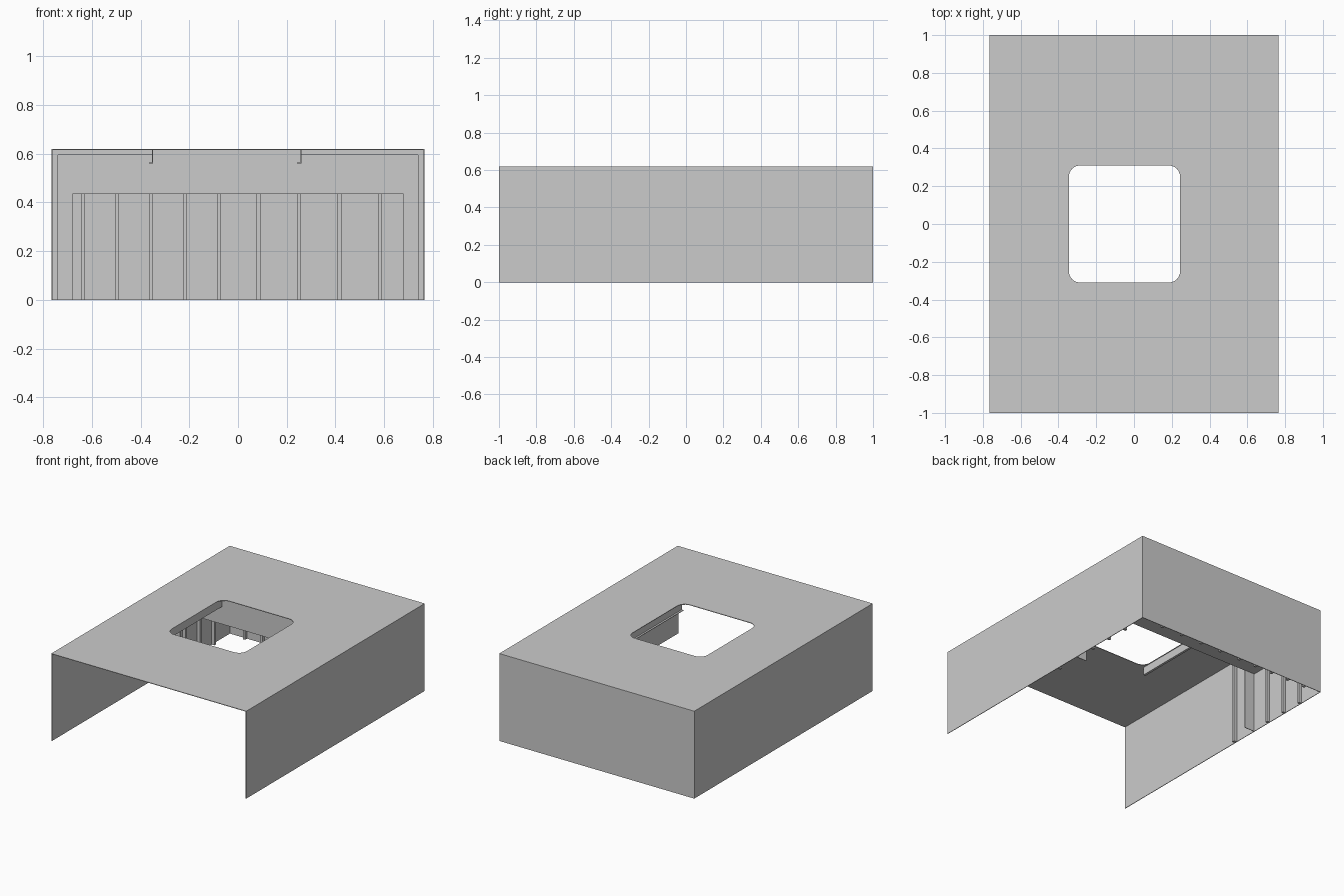
import bpy
import bmesh

old = bpy.data.objects.get("Cube")
if old:
    bpy.data.objects.remove(old, do_unlink=True)

GREY = (0.6, 0.6, 0.6, 1.0)
grey = bpy.data.materials.new("plain_grey")
grey.use_nodes = True
grey.diffuse_color = GREY
grey.node_tree.nodes["Principled BSDF"].inputs["Base Color"].default_value = GREY


def box(name, x, y, z):
    """Axis-aligned box from (low, high) pairs."""
    bm = bmesh.new()
    bmesh.ops.create_cube(bm, size=1)
    for v in bm.verts:
        v.co = [lo + (c + 0.5) * (hi - lo) for c, (lo, hi) in zip(v.co, (x, y, z))]
    mesh = bpy.data.meshes.new(name)
    bm.to_mesh(mesh)
    bm.free()
    obj = bpy.data.objects.new(name, mesh)
    bpy.context.collection.objects.link(obj)
    mesh.materials.append(grey)
    return obj


def side_box(name, side, x, y, z):
    """Box given for the +x side, flipped over when side is -1."""
    return box(name, tuple(sorted((side * x[0], side * x[1]))), y, z)


W, L, H = 0.765, 1.0, 0.62      # half width, half length, height
T = 0.004                       # sheet thickness
SHELF = 0.435                   # rear ceiling height
FRONT = 0.32                    # front of the rear compartment
DEEP = 0.026                    # rib depth
HOLE_X, HOLE_Y = (-0.345, 0.244), (-0.31, 0.31)

# Outer shell: roof with rounded opening, back and side walls
roof = box("roof", (-W, W), (-L, L), (H - T, H))
cutter = box("roof_opening_cutter", HOLE_X, HOLE_Y, (H - 0.1, H + 0.1))
cutter.hide_render = True
bm = bmesh.new()
bm.from_mesh(cutter.data)
upright = [e for e in bm.edges if abs(e.verts[0].co.z - e.verts[1].co.z) > 0.1]
bmesh.ops.bevel(bm, geom=upright, offset=0.06, segments=6, profile=0.5, affect='EDGES')
bm.to_mesh(cutter.data)
bm.free()
cut = roof.modifiers.new("opening", 'BOOLEAN')
cut.operation = 'DIFFERENCE'
cut.solver = 'EXACT'
cut.object = cutter
bpy.context.view_layer.objects.active = roof
bpy.ops.object.modifier_apply(modifier=cut.name)
bpy.data.objects.remove(cutter, do_unlink=True)

box("back_wall", (-W, W), (L - T, L), (0, H - T))

# Rear compartment: header under the roof, low ceiling
box("header_panel", (-W + T, W - T), (FRONT, FRONT + T), (SHELF, H - T))
box("rear_ceiling", (-W + T, W - T), (FRONT, L - T), (SHELF, SHELF + T))

for side, word in ((1, "left"), (-1, "right")):
    side_box(word + "_wall", side, (W - T, W), (-L, L - T), (0, H - T))
    side_box(word + "_door_post", side, (0.68, W - T), (FRONT, FRONT + T), (0, SHELF))
    side_box(word + "_hoop_post", side, (W - DEEP, W - T), (0.125, 0.145), (0, H - T))
    for i in range(3):
        y = 0.474 + 0.163 * i
        side_box(f"{word}_wall_rib_{i + 1}", side, (W - DEEP, W - T),
                 (y - 0.008, y + 0.008), (0, SHELF))

# Ribs on the back wall, closer together on the right half
rib_x = [-0.635 + 0.139 * i for i in range(5)] + [0.084 + 0.166 * i for i in range(4)]
for i, x in enumerate(rib_x):
    box(f"back_wall_rib_{i + 1}", (x - 0.008, x + 0.008), (L - DEEP, L - T), (0, SHELF))

# Roof hoop, broken by the opening
box("right_roof_hoop", (-W + T, -0.349), (0.125, 0.145), (H - DEEP, H - T))
box("left_roof_hoop", (0.26, W - T), (0.125, 0.145), (H - DEEP, H - T))

# Angle bars along both sides of the opening
for word, x in (("right", -0.349), ("left", 0.26)):
    box(word + "_angle_web", (x - T, x), (-FRONT, FRONT), (0.56, H - T))
    box(word + "_angle_foot", (x - 0.017, x), (-FRONT, FRONT), (0.56, 0.56 + T))
